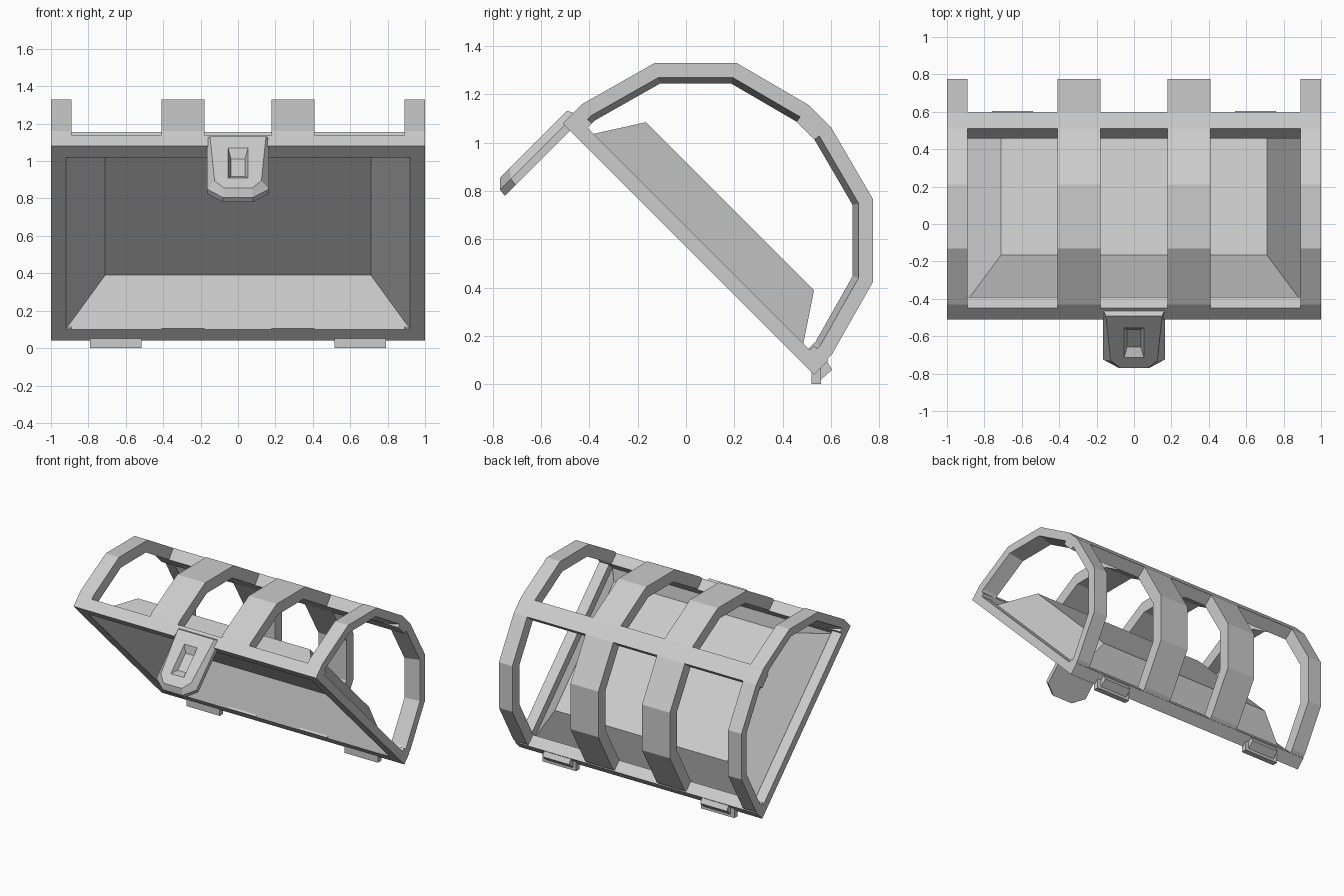
import bpy
import bmesh
from mathutils import Vector

if "Cube" in bpy.data.objects:
    bpy.data.objects.remove(bpy.data.objects["Cube"])

grey = bpy.data.materials.new("plain_grey")
grey.use_nodes = True
colour = (0.6, 0.6, 0.6, 1)
grey.diffuse_color = colour
grey.node_tree.nodes["Principled BSDF"].inputs["Base Color"].default_value = colour


def loft(name, loops, cap_start=True, cap_end=True):
    """Join equal-length closed loops of points into one mesh."""
    bm = bmesh.new()
    rows = [[bm.verts.new(p) for p in loop] for loop in loops]
    for a, b in zip(rows, rows[1:]):
        for i in range(len(a)):
            j = (i + 1) % len(a)
            bm.faces.new((a[i], a[j], b[j], b[i]))
    if cap_start:
        bm.faces.new(rows[0])
    if cap_end:
        bm.faces.new(rows[-1])
    bmesh.ops.recalc_face_normals(bm, faces=bm.faces)
    mesh = bpy.data.meshes.new(name)
    bm.to_mesh(mesh)
    bm.free()
    mesh.materials.append(grey)
    obj = bpy.data.objects.new(name, mesh)
    bpy.context.scene.collection.objects.link(obj)
    return obj


def tilted(x, rise, across):
    """Lid space: rise = y + z (off the rim plane), across = z - y."""
    return (x, (rise - across) / 2, (rise + across) / 2)


def prism(name, x0, x1, profile):
    return loft(name, [[(x, p[0], p[1]) for p in profile] for x in (x0, x1)])


def offset(path, d):
    """Move an open path inwards by d with mitred corners."""
    normals = []
    for a, b in zip(path, path[1:]):
        t = (b - a).normalized()
        normals.append(Vector((t.y, -t.x)))
    result = []
    for i, p in enumerate(path):
        n0 = normals[max(i - 1, 0)]
        n1 = normals[min(i, len(normals) - 1)]
        result.append(p + (n0 + n1) * d / (1 + n0.dot(n1)))
    return result


# Arched lid profile in (y, z), mirrored about the tilted axis
half = [(-0.51, 1.08), (-0.43, 1.16), (-0.13, 1.33), (0.21, 1.33), (0.51, 1.155)]
SHIFT = 0.555
outer = [Vector(p) for p in half]
outer += [Vector((z - SHIFT, y + SHIFT)) for y, z in reversed(half)]
THIN, THICK = 0.06, 0.085
inner = offset(outer, THICK)


def arch(name, x0, x1, d0, d1):
    in0, in1 = offset(outer, d0), offset(outer, d1)
    loft(name, [[(x0, *o), (x1, *o), (x1, *b), (x0, *a)]
                for o, a, b in zip(outer, in0, in1)])


# Straps, side rails and hinges on both sides
for side, s in (("left", 1), ("right", -1)):
    arch(side + "_end_strap", s, s * 0.89, THIN, THICK)
    arch(side + "_middle_strap", s * 0.18, s * 0.41, THICK, THICK)
    loft(side + "_rim_rail", [
        [tilted(s * x, r, a) for x, r in
         ((1, 0.57), (1, 0.655), (0.92, 0.655), (0.92, 0.57))]
        for a in (-0.49, 1.59)])
    prism(side + "_hinge_leaf", s * 0.515, s * 0.79,
          [(0.52, 0), (0.56, 0), (0.56, 0.09), (0.52, 0.07)])
    prism(side + "_hinge_lip", s * 0.54, s * 0.76,
          [(0.56, 0.02), (0.605, 0.06), (0.575, 0.11), (0.54, 0.06)])

# Long bars: front rim, back rim and ridge
for name, edge, back in (("front_bar", 1.59, 1.47), ("back_bar", -0.49, -0.37)):
    loft(name, [[tilted(x, r, a) for r, a in
                 ((0.57, edge), (0.69, edge), (0.69, back), (0.57, back))]
                for x in (-1, 1)])
prism("ridge_bar", -1, 1, [outer[4], outer[5], inner[5], inner[4]])

# Hollow tapered lining, open towards the rim
loft("lining", [
    [tilted(x, rise, a) for x, a in ((-w, lo), (w, lo), (w, hi), (-w, hi))]
    for w, rise, lo, hi in ((0.92, 0.575, -0.37, 1.47), (0.71, 0.92, -0.14, 1.25))],
    cap_start=False)


# Latch with bevelled face and sunken slot
def latch_loop(across, top, corner, bottom):
    pts = [top, corner, bottom]
    pts += [(-x, r) for x, r in reversed(pts)]
    return [tilted(x, r, across) for x, r in pts]


loft("latch", [
    latch_loop(1.53, (0.165, 0.67), (0.165, 0.12), (0.08, 0.03)),
    latch_loop(1.575, (0.165, 0.665), (0.165, 0.125), (0.08, 0.035)),
    latch_loop(1.625, (0.15, 0.64), (0.125, 0.165), (0.075, 0.085)),
    latch_loop(1.625, (0.053, 0.515), (0.053, 0.195), (0.02, 0.195)),
    latch_loop(1.575, (0.037, 0.445), (0.037, 0.26), (0.015, 0.26)),
])
